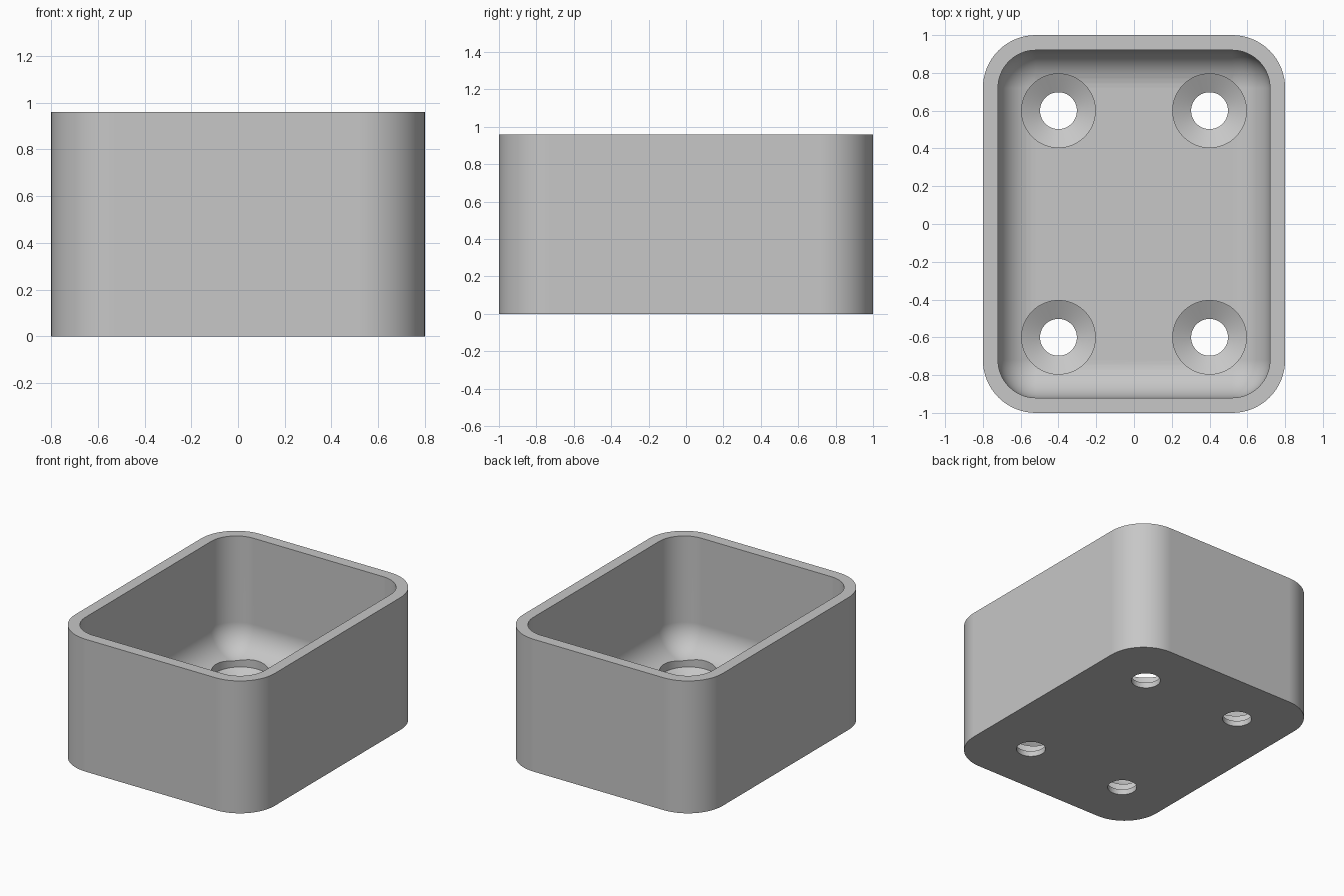
import bpy
import bmesh
from math import sin, cos, pi, radians

cube = bpy.data.objects.get("Cube")
if cube:
    bpy.data.objects.remove(cube)

HALF_X, HALF_Y, HEIGHT = 0.8, 1.0, 0.96
WALL, CORNER, FLOOR, FILLET = 0.08, 0.28, 0.135, 0.2
CORNER_STEPS, FILLET_STEPS, HOLE_SIDES = 16, 12, 64


def rounded_ring(bm, inset, z):
    """Rounded rectangle of vertices, inset from the outer wall."""
    radius = CORNER - inset
    verts = []
    for quarter, (sx, sy) in enumerate([(1, 1), (-1, 1), (-1, -1), (1, -1)]):
        for i in range(CORNER_STEPS + 1):
            a = (quarter + i / CORNER_STEPS) * pi / 2
            verts.append(bm.verts.new((sx * (HALF_X - CORNER) + radius * cos(a),
                                       sy * (HALF_Y - CORNER) + radius * sin(a), z)))
    return verts


def loft(bm, rings):
    """Skin successive rings and cap both ends."""
    for low, high in zip(rings, rings[1:]):
        n = len(low)
        for i in range(n):
            j = (i + 1) % n
            bm.faces.new((low[i], low[j], high[j], high[i]))
    bm.faces.new(rings[0][::-1])
    bm.faces.new(rings[-1])


def finish(bm, name):
    bmesh.ops.remove_doubles(bm, verts=bm.verts, dist=1e-5)
    bmesh.ops.recalc_face_normals(bm, faces=bm.faces)
    mesh = bpy.data.meshes.new(name)
    bm.to_mesh(mesh)
    bm.free()
    obj = bpy.data.objects.new(name, mesh)
    bpy.context.collection.objects.link(obj)
    return obj


# Open box: outer wall, rim, inner wall, filleted floor
bm = bmesh.new()
sections = [(0, 0), (0, HEIGHT), (WALL, HEIGHT)]
for i in range(FILLET_STEPS + 1):
    a = i / FILLET_STEPS * pi / 2
    sections.append((WALL + FILLET * (1 - cos(a)), FLOOR + FILLET * (1 - sin(a))))
loft(bm, [rounded_ring(bm, inset, z) for inset, z in sections])
box = finish(bm, "open_box")

# Countersunk screw holes
bm = bmesh.new()
hole_profile = [(0.0975, -0.1), (0.0975, 0.04), (0.195, 0.09), (0.195, 0.4)]
for cx in (-0.4, 0.4):
    for cy in (-0.6, 0.6):
        loft(bm, [[bm.verts.new((cx + r * cos(2 * pi * i / HOLE_SIDES),
                                 cy + r * sin(2 * pi * i / HOLE_SIDES), z))
                   for i in range(HOLE_SIDES)] for r, z in hole_profile])
cutter = finish(bm, "screw_hole_cutter")
cutter.hide_render = True

# Single grey material
grey = bpy.data.materials.new("light_grey")
grey.use_nodes = True
colour = (0.57, 0.57, 0.57, 1)
grey.diffuse_color = colour
grey.node_tree.nodes["Principled BSDF"].inputs["Base Color"].default_value = colour
box.data.materials.append(grey)
cutter.data.materials.append(grey)

# Cut the holes, then shade smooth with crisp edges
bpy.ops.object.select_all(action='DESELECT')
box.select_set(True)
bpy.context.view_layer.objects.active = box
cut = box.modifiers.new("screw_holes", 'BOOLEAN')
cut.operation = 'DIFFERENCE'
cut.solver = 'EXACT'
cut.object = cutter
bpy.ops.object.modifier_apply(modifier=cut.name)
bpy.data.objects.remove(cutter)
bpy.ops.object.shade_smooth_by_angle(angle=radians(20))
weighted = box.modifiers.new("weighted_normals", 'WEIGHTED_NORMAL')
weighted.keep_sharp = True
